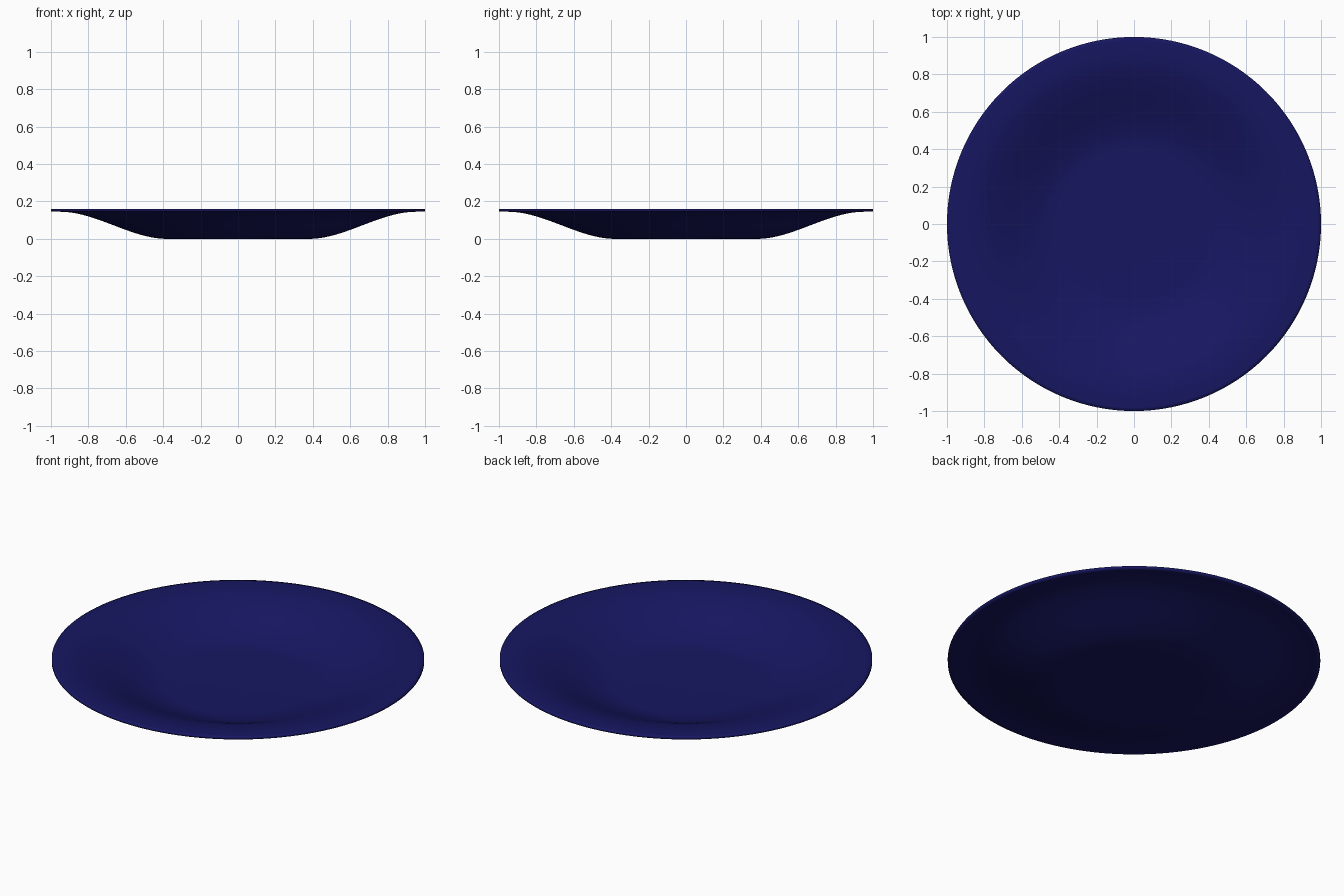
import bpy, bmesh, math
from mathutils import Vector

if "Cube" in bpy.data.objects:
    bpy.data.objects.remove(bpy.data.objects["Cube"])

SEGMENTS = 128


def ease(r, start, end, low, high):
    """Soft S-curve from the flat well up to the flat rim."""
    t = min(max((r - start) / (end - start), 0), 1)
    return low + (high - low) * t * t * (3 - 2 * t)


# Half cross-section: underside outwards, round the rim, upper side inwards
STEPS = 20
radii_under = [0.38 + i * 0.57 / STEPS for i in range(STEPS + 1)]
radii_upper = [0.40 + i * 0.52 / STEPS for i in range(STEPS + 1)]
profile = [(0, 0)]
profile += [(r, ease(r, 0.38, 0.95, 0, 0.145)) for r in radii_under]
profile += [(0.98, 0.145), (1.0, 0.146), (1.0, 0.159), (0.98, 0.16)]
profile += [(r, ease(r, 0.40, 0.92, 0.014, 0.16)) for r in reversed(radii_upper)]
profile += [(0, 0.014)]

# Revolve the section into a plate
bm = bmesh.new()
verts = [bm.verts.new((r, 0, z)) for r, z in profile]
edges = [bm.edges.new(pair) for pair in zip(verts, verts[1:])]
bmesh.ops.spin(bm, geom=verts + edges, cent=(0, 0, 0), axis=(0, 0, 1),
               angle=math.tau, steps=SEGMENTS, use_merge=False)
bmesh.ops.remove_doubles(bm, verts=bm.verts, dist=0.0001)
bmesh.ops.recalc_face_normals(bm, faces=bm.faces)
for face in bm.faces:
    face.smooth = True
mesh = bpy.data.meshes.new("plate")
bm.to_mesh(mesh)
bm.free()

plate = bpy.data.objects.new("plate", mesh)
bpy.context.collection.objects.link(plate)

# Navy glaze
glaze = bpy.data.materials.new("navy_glaze")
glaze.diffuse_color = (0.008, 0.008, 0.12, 1)
glaze.use_nodes = True
glaze.node_tree.nodes["Principled BSDF"].inputs["Base Color"].default_value = glaze.diffuse_color
mesh.materials.append(glaze)
